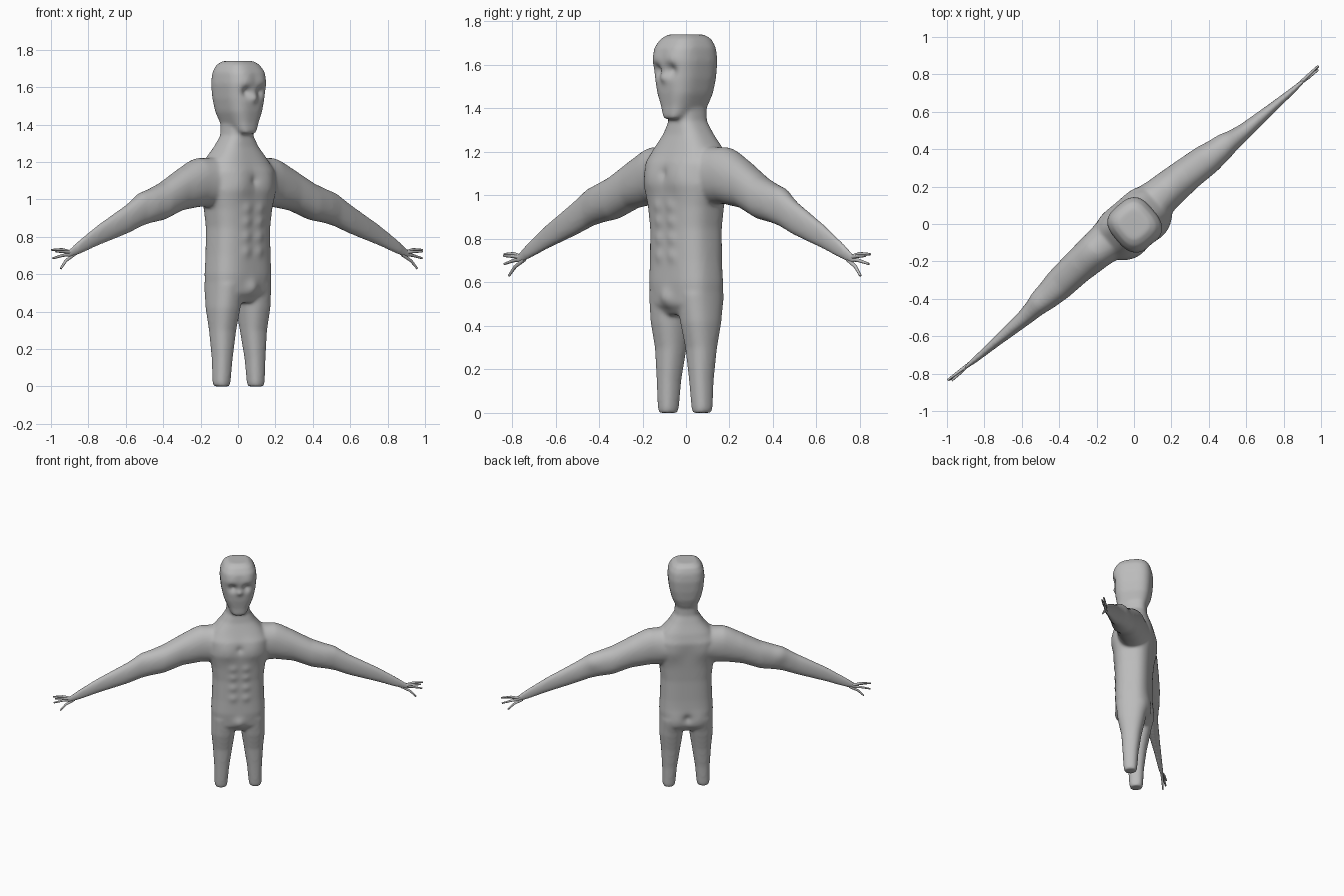
import bpy, bmesh
from math import sin, cos, tau, radians, exp, copysign
from mathutils import Matrix, Vector

if "Cube" in bpy.data.objects:
    bpy.data.objects.remove(bpy.data.objects["Cube"])

TURN = Matrix.Rotation(radians(40.3), 4, "Z")  # whole figure stands turned

grey = bpy.data.materials.new("clay_grey")
grey.use_nodes = True
grey.diffuse_color = (0.5, 0.5, 0.5, 1)
grey.node_tree.nodes["Principled BSDF"].inputs["Base Color"].default_value = (0.5, 0.5, 0.5, 1)


def rounded(value, power):
    return copysign(abs(value) ** (2 / power), value)


def loft(bm, sections, power, place, sides=40):
    """Skin rounded-box rings; each section is (station, centre, radius, centre, radius)."""
    rings = []
    for t, c1, r1, c2, r2 in sections:
        ring = []
        for i in range(sides):
            a = tau * i / sides
            p = c1 + r1 * rounded(cos(a), power)
            q = c2 + r2 * rounded(sin(a), power)
            ring.append(bm.verts.new(place(t, p, q)))
        rings.append(ring)
    for low, high in zip(rings, rings[1:]):
        for i in range(sides):
            j = (i + 1) % sides
            bm.faces.new((low[i], low[j], high[j], high[i]))
    bm.faces.new(rings[0][::-1])
    bm.faces.new(rings[-1])


def upright(t, p, q):
    return (p, q, t)


# Sections: height, side centre, half width, depth centre, half depth
torso = [(.45, 0, .15, 0, .08), (.5, 0, .182, 0, .115), (.6, 0, .188, 0, .125),
         (.7, 0, .182, 0, .123), (.85, 0, .178, 0, .125), (.95, 0, .19, 0, .132),
         (1.05, 0, .215, 0, .14), (1.15, 0, .215, .01, .14), (1.22, 0, .17, .015, .118),
         (1.28, 0, .12, .015, .095), (1.34, 0, .082, .01, .08), (1.44, 0, .075, .01, .08)]
head = [(1.35, 0, .04, -.08, .035), (1.37, 0, .06, -.045, .07), (1.41, 0, .08, -.01, .107),
        (1.47, 0, .105, -.005, .122), (1.54, 0, .12, -.003, .13), (1.62, 0, .128, -.005, .137),
        (1.68, 0, .122, -.005, .13), (1.72, 0, .1, 0, .108), (1.74, 0, .07, 0, .075)]
leg = [(0, .12, .04, -.005, .042), (.02, .12, .045, -.005, .047), (.15, .115, .052, -.005, .055),
       (.3, .108, .068, 0, .07), (.42, .105, .083, 0, .095), (.55, .098, .088, 0, .11)]
# Sections: reach, depth centre, half depth, height, half height
arm = [(0, .015, .12, 1.1, .14), (.26, .022, .1, 1.088, .128), (.39, .02, .09, 1.05, .11),
       (.52, .012, .084, .99, .1), (.62, .005, .068, .963, .09), (.68, .002, .055, .945, .088),
       (.78, -.004, .042, .895, .077), (.98, -.004, .025, .81, .056),
       (1.12, -.004, .016, .742, .038), (1.19, -.002, .009, .708, .024), (1.215, 0, .007, .702, .016)]

bm = bmesh.new()
loft(bm, torso, 2.8, upright)
loft(bm, head, 3, upright)
for side in (1, -1):
    loft(bm, leg, 2.4, lambda t, p, q: (side * p, q, t))
    loft(bm, arm, 2.2, lambda t, p, q: (side * t, p, q))
bmesh.ops.recalc_face_normals(bm, faces=bm.faces)
mesh = bpy.data.meshes.new("body")
bm.to_mesh(mesh)
bm.free()
body = bpy.data.objects.new("body", mesh)
bpy.context.collection.objects.link(body)
bpy.context.view_layer.objects.active = body
body.select_set(True)

# Fuse the parts into one soft skin
remesh = body.modifiers.new("fuse", "REMESH")
remesh.mode = "VOXEL"
remesh.voxel_size = 0.009
soften = body.modifiers.new("soften", "SMOOTH")
soften.factor = 0.5
soften.iterations = 14
for name in ("fuse", "soften"):
    bpy.ops.object.modifier_apply(modifier=name)

# Sculpted forms, mirrored: side, depth, height, radius, push
sculpt = [(.05, -.13, 1.575, .028, -.022),   # eye sockets
          (0, -.13, 1.54, .022, .012),       # nose
          (.05, -.13, 1.63, .04, .006),      # brow
          (.09, -.14, 1.09, .075, .014),     # chest
          (0, -.14, 1.1, .025, -.008),       # breastbone
          (0, -.12, .53, .04, .016),         # groin
          (.08, .11, .53, .065, .014),       # buttocks
          (0, .12, .56, .03, -.012),         # cleft
          (.11, .13, 1.08, .07, .01),        # shoulder blades
          (.3, .03, 1.2, .07, .008),         # shoulder caps
          (.66, .05, .99, .05, .008)]        # elbows
sculpt += [(.045, -.125, z, .03, .007) for z in (.72, .8, .88, .95)]  # stomach
mesh = body.data
moves = []
for v in mesh.vertices:
    spot = Vector((abs(v.co.x), v.co.y, v.co.z))
    push = 0
    for x, y, z, radius, amount in sculpt:
        d = (spot - Vector((x, y, z))).length / radius
        if d < 3:
            push += amount * exp(-d * d)
    moves.append(v.normal * push)
for v, move in zip(mesh.vertices, moves):
    v.co += move
base = min(v.co.z for v in mesh.vertices)
for v in mesh.vertices:
    if v.co.z < .1:
        v.co.z -= base * (1 - v.co.z / .1)
mesh.transform(TURN)
mesh.materials.clear()
mesh.materials.append(grey)
for poly in mesh.polygons:
    poly.material_index = 0
bpy.ops.object.shade_smooth()

# Thin fingers as tapered tubes: (reach, depth, height) paths
fingers = [[(1.17, 0, .717), (1.23, .004, .732), (1.3, .008, .73)],
           [(1.17, 0, .715), (1.22, -.006, .72), (1.285, -.008, .722)],
           [(1.17, 0, .708), (1.23, .002, .7), (1.295, .004, .685)],
           [(1.15, 0, .705), (1.21, -.004, .672), (1.25, -.008, .63)]]
for label, side in (("left", 1), ("right", -1)):
    curve = bpy.data.curves.new(label + "_fingers", "CURVE")
    curve.dimensions = "3D"
    curve.bevel_depth = 0.009
    curve.bevel_resolution = 2
    curve.use_fill_caps = True
    for path in fingers:
        spline = curve.splines.new("POLY")
        spline.points.add(len(path) - 1)
        for point, (x, y, z), size in zip(spline.points, path, (1.1, .9, .6)):
            point.co = (*(TURN @ Vector((side * x, y, z))), 1)
            point.radius = size
    curve.materials.append(grey)
    bpy.context.collection.objects.link(bpy.data.objects.new(label + "_fingers", curve))
